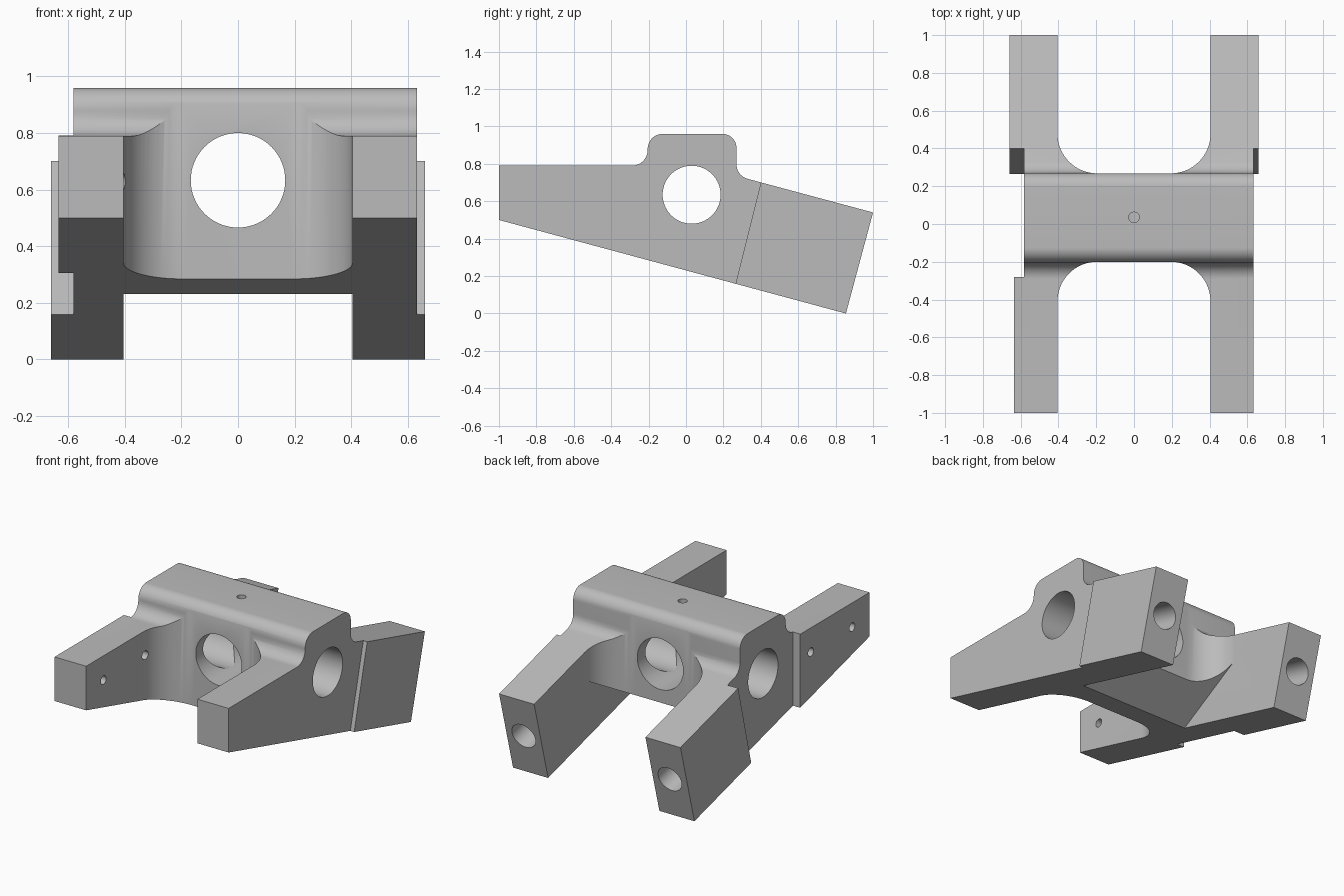
import bpy, bmesh, math
from mathutils import Vector, Matrix

if "Cube" in bpy.data.objects:
    bpy.data.objects.remove(bpy.data.objects["Cube"], do_unlink=True)

grey = bpy.data.materials.new("plain_grey")
grey.use_nodes = True
colour = (0.5, 0.5, 0.5, 1)
grey.diffuse_color = colour
grey.node_tree.nodes["Principled BSDF"].inputs["Base Color"].default_value = colour


def rounded(corners, steps=16):
    """Outline from (u, v, radius) corners, with arcs at the rounded ones."""
    out = []
    for i, (u, v, r) in enumerate(corners):
        p = Vector((u, v))
        if r == 0:
            out.append(p)
            continue
        a = (Vector(corners[i - 1][:2]) - p).normalized()
        b = (Vector(corners[(i + 1) % len(corners)][:2]) - p).normalized()
        half = a.angle(b) / 2
        centre = p + (a + b).normalized() * r / math.sin(half)
        start = p + a * r / math.tan(half) - centre
        end = p + b * r / math.tan(half) - centre
        sweep = start.angle_signed(end)
        for k in range(steps + 1):
            out.append(centre + Matrix.Rotation(-sweep * k / steps, 2) @ start)
    return out


def prism(name, outline, axis, low, high):
    """Extrude an outline along x (outline in y, z) or z (outline in x, y)."""
    bm = bmesh.new()
    place = (lambda p, t: (t, p[0], p[1])) if axis == "x" else (lambda p, t: (p[0], p[1], t))
    base = bm.faces.new([bm.verts.new(place(p, low)) for p in outline])
    ext = bmesh.ops.extrude_face_region(bm, geom=[base])
    verts = [g for g in ext["geom"] if isinstance(g, bmesh.types.BMVert)]
    bmesh.ops.translate(bm, verts=verts, vec=Vector(place((0, 0), high - low)))
    return finish(name, bm)


def rod(name, start, end, radius, sides=64):
    """Cylinder between two points."""
    a, b = Vector(start), Vector(end)
    bm = bmesh.new()
    turn = (b - a).to_track_quat("Z", "Y").to_matrix().to_4x4()
    bmesh.ops.create_cone(bm, cap_ends=True, segments=sides, radius1=radius, radius2=radius,
                          depth=(b - a).length, matrix=Matrix.Translation((a + b) / 2) @ turn)
    return finish(name, bm)


def finish(name, bm):
    bmesh.ops.recalc_face_normals(bm, faces=bm.faces)
    mesh = bpy.data.meshes.new(name)
    bm.to_mesh(mesh)
    bm.free()
    mesh.materials.append(grey)
    obj = bpy.data.objects.new(name, mesh)
    bpy.context.collection.objects.link(obj)
    return obj


# Side profile of the whole bracket, at full width
profile = rounded([(-1, 0.5, 0), (0.855, 0, 0), (1, 0.54, 0), (0.27, 0.736, 0.08),
                   (0.27, 0.96, 0.075), (-0.205, 0.96, 0.08), (-0.205, 0.79, 0.085),
                   (-1, 0.79, 0)])
bracket = prism("bracket_body", profile, "x", -0.66, 0.66)

cutters = []

# Front and rear slots that leave the arms
for name, far, near in (("front_slot", -1.2, -0.2), ("rear_slot", 1.2, 0.268)):
    outline = rounded([(-0.405, far, 0), (-0.405, near, 0.21),
                       (0.405, near, 0.21), (0.405, far, 0)])
    cutters.append(prism(name, outline, "z", -0.5, 1.5))

# Sloping relief under the central web
cutters.append(prism("web_relief", [(0, 0.23), (0.7, 0.622), (1.3, 0.6), (1.3, -0.5), (0, -0.5)],
                     "x", -0.405, 0.405))

# Side steps, ending at the slanted edge of the rear pads
slant = [(0.525, 1.2), (0.175, -0.2)]
cutters.append(prism("left_step", [(-1.2, -0.2), (-1.2, 1.2)] + slant, "x", 0.632, 1))
cutters.append(prism("right_step", [(-0.28, -0.2), (-0.28, 1.2)] + slant, "x", -1, -0.582))
cutters.append(prism("right_arm_trim", [(-1.2, -0.2), (-1.2, 1.2), (-0.1, 1.2), (-0.1, -0.2)],
                     "x", -1, -0.635))

# Main bores and the oil hole on top
cutters.append(rod("cross_bore", (-1, 0.03, 0.635), (1, 0.03, 0.635), 0.155))
cutters.append(rod("centre_bore", (0, -0.5, 0.633), (0, 0.6, 0.633), 0.167))
cutters.append(rod("top_hole", (0, 0.035, 0.7), (0, 0.035, 1.2), 0.028, 32))

# Pin holes through one front arm
for y in (-0.39, -0.82):
    cutters.append(rod("pin_hole", (-0.8, y, 0.63), (-0.3, y, 0.63), 0.028, 32))

# Blind holes in the rear arm ends
inward = Vector((0, -0.966, 0.259))
for side in (-1, 1):
    end = Vector((side * 0.532, 0.9275, 0.27))
    cutters.append(rod("end_hole", end - inward * 0.1, end + inward * 0.4, 0.085, 48))

# Cut everything away
bpy.ops.object.select_all(action="DESELECT")
bpy.context.view_layer.objects.active = bracket
bracket.select_set(True)
for cutter in cutters:
    cutter.hide_render = True
    mod = bracket.modifiers.new(cutter.name, "BOOLEAN")
    mod.operation = "DIFFERENCE"
    mod.solver = "EXACT"
    mod.object = cutter
    bpy.ops.object.modifier_apply(modifier=mod.name)
    bpy.data.objects.remove(cutter, do_unlink=True)

bpy.ops.object.shade_smooth_by_angle(angle=math.radians(25))
